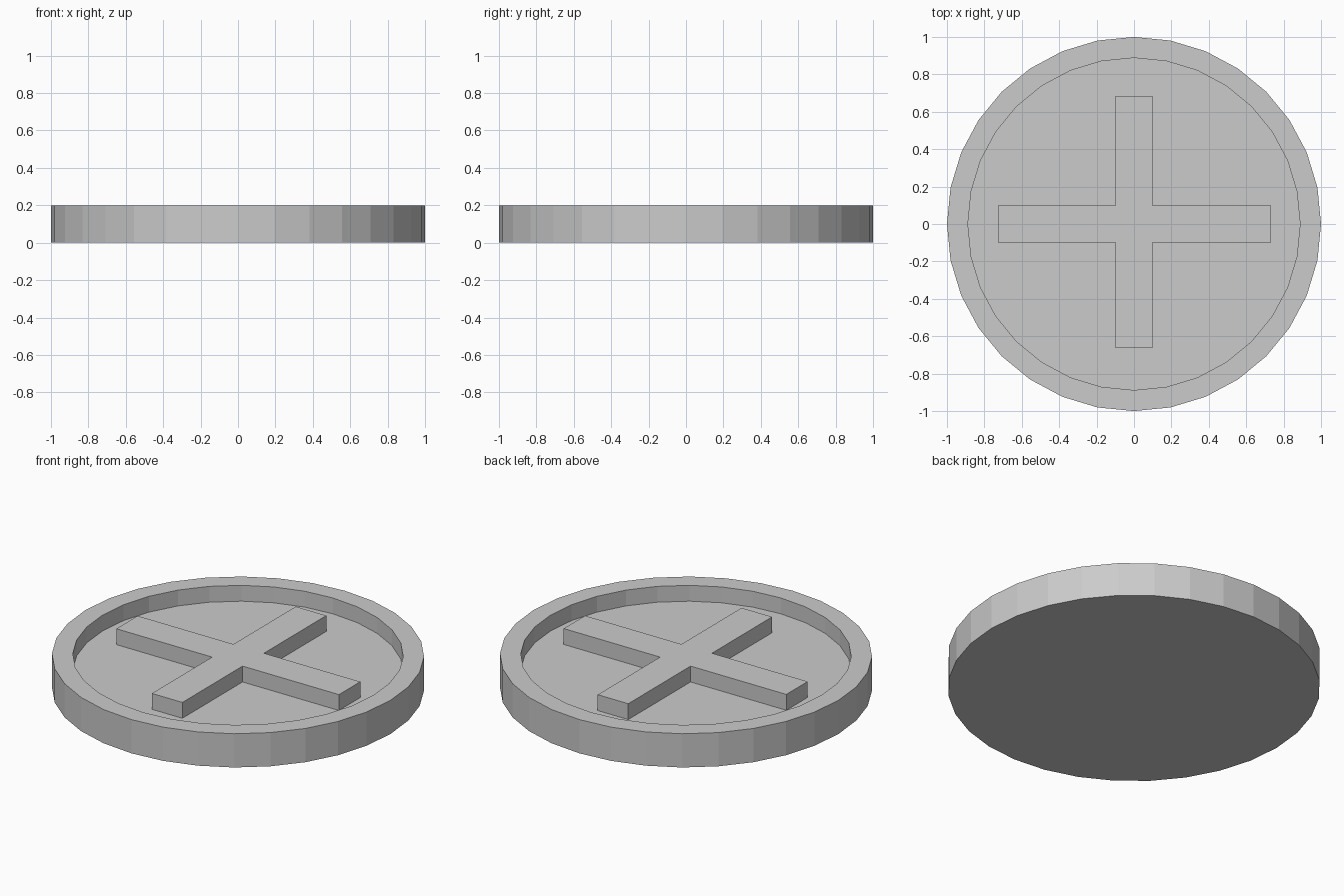
import bpy, bmesh
from math import sin, cos, tau

if "Cube" in bpy.data.objects:
    bpy.data.objects.remove(bpy.data.objects["Cube"])

SIDES, FLOOR, TOP = 32, 0.106, 0.2


def make_object(name, bm):
    bmesh.ops.recalc_face_normals(bm, faces=bm.faces)
    mesh = bpy.data.meshes.new(name)
    bm.to_mesh(mesh)
    bm.free()
    obj = bpy.data.objects.new(name, mesh)
    bpy.context.collection.objects.link(obj)
    return obj


# Round tray: rings from the underside, over the rim, down to the recessed floor
bm = bmesh.new()
profile = [(1.0, 0.0), (1.0, TOP), (0.888, TOP), (0.888, FLOOR)]
rings = [[bm.verts.new((r * sin(tau * i / SIDES), r * cos(tau * i / SIDES), z))
          for i in range(SIDES)] for r, z in profile]
for low, high in zip(rings, rings[1:]):
    for i in range(SIDES):
        j = (i + 1) % SIDES
        bm.faces.new((low[i], low[j], high[j], high[i]))
bm.faces.new(rings[0])
bm.faces.new(rings[-1])
make_object("round_tray", bm)

# Raised cross: one outline extruded up from the floor to rim height
w, left, right, back, front = 0.1, -0.728, 0.732, 0.684, -0.664
outline = [(-w, front), (w, front), (w, -w), (right, -w), (right, w), (w, w),
           (w, back), (-w, back), (-w, w), (left, w), (left, -w), (-w, -w)]
bm = bmesh.new()
base = bm.faces.new([bm.verts.new((x, y, FLOOR)) for x, y in outline])
new = bmesh.ops.extrude_face_region(bm, geom=[base], use_keep_orig=True)["geom"]
bmesh.ops.translate(bm, vec=(0, 0, TOP - FLOOR),
                    verts=[g for g in new if isinstance(g, bmesh.types.BMVert)])
make_object("raised_cross", bm)
